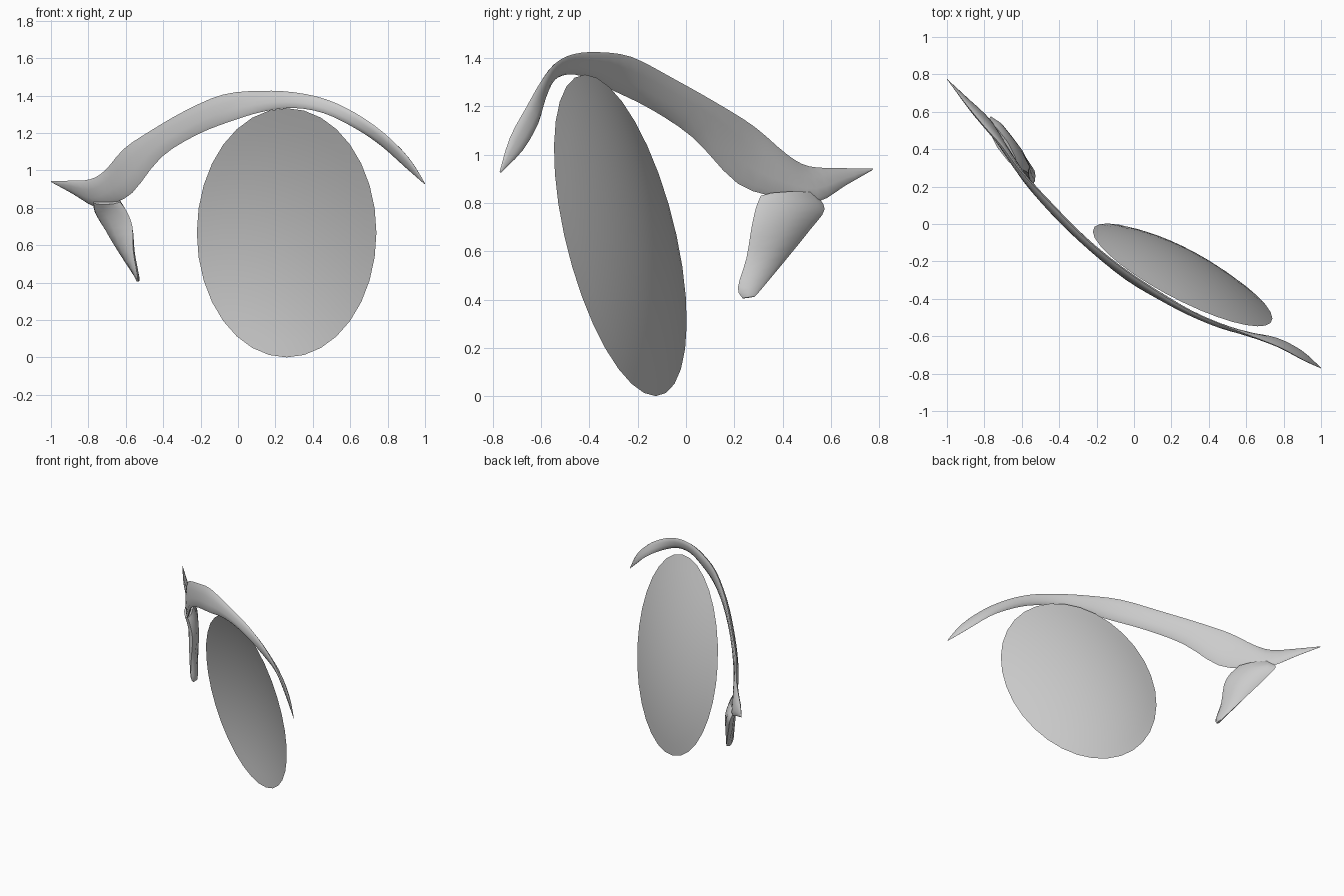
import bpy, bmesh, math
from mathutils import Vector

if "Cube" in bpy.data.objects:
    bpy.data.objects.remove(bpy.data.objects["Cube"])

grey = bpy.data.materials.new("plain_grey")
grey.diffuse_color = (0.6, 0.6, 0.6, 1)
grey.use_nodes = True
grey.node_tree.nodes["Principled BSDF"].inputs["Base Color"].default_value = grey.diffuse_color


def finish(bm, name, angle):
    bmesh.ops.recalc_face_normals(bm, faces=bm.faces)
    me = bpy.data.meshes.new(name)
    bm.to_mesh(me)
    bm.free()
    me.materials.append(grey)
    ob = bpy.data.objects.new(name, me)
    bpy.context.collection.objects.link(ob)
    bpy.ops.object.select_all(action='DESELECT')
    ob.select_set(True)
    bpy.context.view_layer.objects.active = ob
    bpy.ops.object.shade_smooth_by_angle(angle=math.radians(angle))
    return ob


def spline(pts, steps):
    """Catmull-Rom through the points."""
    out = []
    for i in range(len(pts) - 1):
        a, b, c, d = (pts[max(0, min(len(pts) - 1, i + k))] for k in (-1, 0, 1, 2))
        for s in range(steps):
            t = s / steps
            out.append(0.5 * (2 * b + (c - a) * t + (2 * a - 5 * b + 4 * c - d) * t * t
                              + (3 * b - a - 3 * c + d) * t ** 3))
    return out + [pts[-1]]


def blade(name, stations, steps, thick, sides=10):
    """Thin lens-section blade lofted between an upper and a lower edge."""
    up = spline([Vector(s[:3]) for s in stations], steps)
    lo = spline([Vector(s[3:]) for s in stations], steps)
    mid = [(a + b) / 2 for a, b in zip(up, lo)]
    bm = bmesh.new()
    rings = []
    for i, (a, b) in enumerate(zip(up, lo)):
        tangent = mid[min(i + 1, len(mid) - 1)] - mid[max(i - 1, 0)]
        half = (a - b) / 2
        n = tangent.cross(half).normalized()
        t = min(thick, half.length * 0.3)
        rings.append([bm.verts.new(mid[i] + half * math.cos(k * math.tau / sides)
                                   + n * t * math.sin(k * math.tau / sides))
                      for k in range(sides)])
    for r, q in zip(rings, rings[1:]):
        for k in range(sides):
            j = (k + 1) % sides
            bm.faces.new((r[k], r[j], q[j], q[k]))
    bm.faces.new(rings[0])
    bm.faces.new(rings[-1])
    return finish(bm, name, 60)


# Upper lid band: upper edge, then lower edge, from outer wing to inner tip
blade("lid_band", [
    (-1.00, .775, .942, -.995, .77, .935),
    (-.89, .63, .945, -.88, .66, .872),
    (-.79, .51, .952, -.765, .545, .805),
    (-.71, .42, 1.00, -.68, .40, .82),
    (-.61, .285, 1.115, -.565, .215, .88),
    (-.47, .135, 1.21, -.41, .03, 1.07),
    (-.28, -.06, 1.32, -.22, -.148, 1.19),
    (-.08, -.225, 1.405, -.03, -.30, 1.265),
    (.12, -.36, 1.425, .14, -.40, 1.315),
    (.30, -.465, 1.417, .30, -.485, 1.333),
    (.47, -.54, 1.38, .46, -.55, 1.305),
    (.63, -.60, 1.305, .62, -.585, 1.228),
    (.78, -.66, 1.20, .76, -.61, 1.135),
    (.91, -.73, 1.07, .89, -.675, 1.02),
    (1.00, -.772, .93, .997, -.767, .926)], 3, .017)

# Lower lash hanging from the outer corner
blade("lower_lash", [
    (-.63, .31, .83, -.775, .535, .835),
    (-.595, .29, .78, -.765, .575, .775),
    (-.565, .272, .70, -.715, .515, .69),
    (-.56, .25, .57, -.63, .41, .56),
    (-.54, .215, .45, -.55, .31, .44),
    (-.535, .235, .405, -.535, .285, .412)], 3, .035, 8)

# Shallow dished eye disc, hollow towards the front
bm = bmesh.new()
SEG, RINGS, DEPTH = 32, 8, .1
centre = bm.verts.new((.26, -.272 + DEPTH, .666))
prev = None
for r in range(1, RINGS + 1):
    f = r / RINGS
    ring = []
    for k in range(SEG):
        a = math.tau * k / SEG
        dx, dz = .48 * f * math.cos(a), .666 * f * math.sin(a)
        ring.append(bm.verts.new((.26 + dx, -.272 - .485 * dx - .22 * dz
                                  + DEPTH * (1 - f * f), .666 + dz)))
    for k in range(SEG):
        j = (k + 1) % SEG
        bm.faces.new((prev[k], prev[j], ring[j], ring[k]) if prev
                     else (centre, ring[k], ring[j]))
    prev = ring
finish(bm, "eye_disc", 60)
